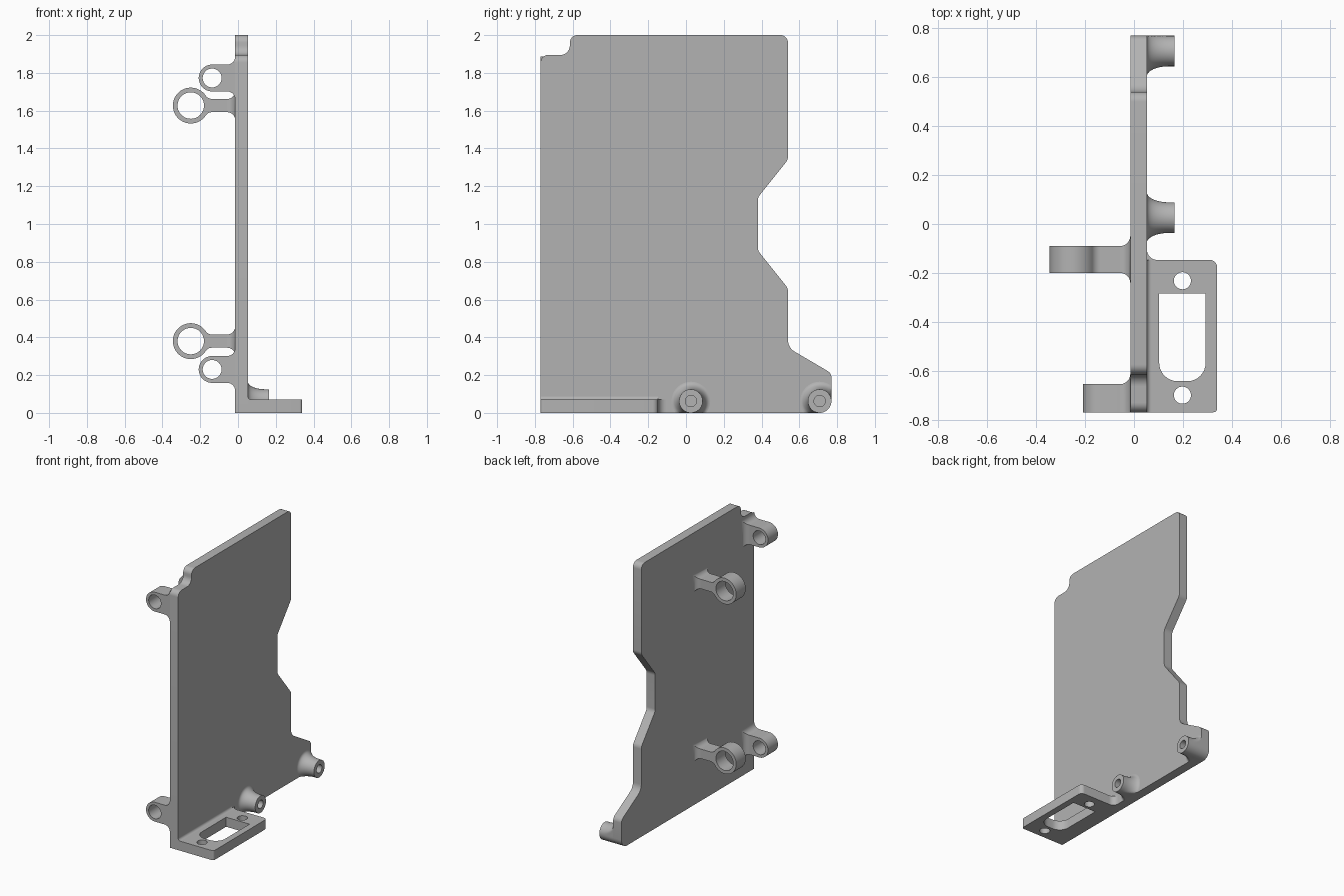
import bpy, bmesh, math
from mathutils import Matrix, Vector

cube = bpy.data.objects.get("Cube")
if cube:
    bpy.data.objects.remove(cube, do_unlink=True)

GREY = (0.45, 0.45, 0.45, 1)
mat = bpy.data.materials.new("light grey")
mat.use_nodes = True
mat.diffuse_color = GREY
mat.node_tree.nodes["Principled BSDF"].inputs["Base Color"].default_value = GREY

# Drawing planes: local x, local y, extrusion direction
YZ = Matrix(((0, 0, 1), (1, 0, 0), (0, 1, 0))).to_4x4()
XZ = Matrix(((1, 0, 0), (0, 0, -1), (0, 1, 0))).to_4x4()
XY = Matrix.Identity(4)


def finish(name, bm):
    bmesh.ops.remove_doubles(bm, verts=bm.verts, dist=0.0002)
    bmesh.ops.recalc_face_normals(bm, faces=bm.faces)
    mesh = bpy.data.meshes.new(name)
    bm.to_mesh(mesh)
    bm.free()
    mesh.materials.append(mat)
    obj = bpy.data.objects.new(name, mesh)
    bpy.context.collection.objects.link(obj)
    bpy.ops.object.select_all(action='DESELECT')
    obj.select_set(True)
    bpy.context.view_layer.objects.active = obj
    bpy.ops.object.shade_smooth_by_angle(angle=math.radians(32))
    return obj


def arc(cx, cy, r, a, b, n):
    return [(cx + r * math.cos(a + (b - a) * i / n),
             cy + r * math.sin(a + (b - a) * i / n)) for i in range(n + 1)]


def circle(cx, cy, r, n=40):
    return arc(cx, cy, r, 0, math.tau, n)[:-1]


def rounded(corners, n=8):
    """Outline with a fillet radius at each corner (x, y, radius)."""
    out = []
    for i, (x, y, r) in enumerate(corners):
        p = Vector((x, y))
        if r == 0:
            out.append((x, y))
            continue
        u = (Vector(corners[i - 1][:2]) - p).normalized()
        v = (Vector(corners[(i + 1) % len(corners)][:2]) - p).normalized()
        half = u.angle(v) / 2
        c = p + (u + v).normalized() * r / math.sin(half)
        s, e = p + u * r / math.tan(half) - c, p + v * r / math.tan(half) - c
        a = math.atan2(s.y, s.x)
        turn = (math.atan2(e.y, e.x) - a + math.pi) % math.tau - math.pi
        out += arc(c.x, c.y, r, a, a + turn, n)
    return out


def slab(name, loops, low, high, plane):
    """Filled outline, with holes, extruded along the plane's normal."""
    curve = bpy.data.curves.new(name, 'CURVE')
    curve.dimensions = '2D'
    curve.fill_mode = 'BOTH'
    curve.extrude = (high - low) / 2
    for loop in loops:
        spline = curve.splines.new('POLY')
        spline.points.add(len(loop) - 1)
        for point, (x, y) in zip(spline.points, loop):
            point.co = (x, y, 0, 1)
        spline.use_cyclic_u = True
    temp = bpy.data.objects.new(name + " outline", curve)
    bpy.context.collection.objects.link(temp)
    graph = bpy.context.evaluated_depsgraph_get()
    mesh = bpy.data.meshes.new_from_object(temp.evaluated_get(graph))
    bm = bmesh.new()
    bm.from_mesh(mesh)
    bpy.data.objects.remove(temp, do_unlink=True)
    bpy.data.meshes.remove(mesh)
    bmesh.ops.transform(bm, verts=bm.verts,
                        matrix=plane @ Matrix.Translation((0, 0, (low + high) / 2)))
    return finish(name, bm)


BACK, FACE = -0.015, 0.053      # the two sides of the panel
EDGE = 0.77                     # half depth

# Main panel
slab("panel", [rounded([
    (-EDGE, 0, 0), (EDGE, 0, 0.0625), (EDGE, 0.21, 0.04), (0.54, 0.345, 0.07),
    (0.54, 0.66, 0.05), (0.38, 0.86, 0.05), (0.38, 1.14, 0.05), (0.54, 1.34, 0.05),
    (0.54, 2, 0.04), (-0.615, 2, 0.04), (-0.615, 1.895, 0.05), (-EDGE, 1.895, 0.04),
])], BACK, FACE, YZ)

# Foot flange with connector window and two screw holes
slab("flange", [
    rounded([(0.04, -EDGE, 0), (0.34, -EDGE, 0.015), (0.34, -0.147, 0.03),
             (FACE, -0.147, 0.042), (FACE, -0.10, 0), (0.04, -0.10, 0)]),
    rounded([(0.103, -0.285, 0), (0.103, -0.643, 0.075),
             (0.293, -0.643, 0.075), (0.293, -0.285, 0)]),
    circle(0.198, -0.232, 0.035), circle(0.198, -0.70, 0.035),
], 0, 0.07, XY)
slab("flange_fillet", [[(FACE - 0.005, 0.065)] +
     arc(FACE + 0.018, 0.088, 0.018, math.pi, 1.5 * math.pi, 8)],
     0.147, EDGE, XZ)


# Lugs on the back of the panel
def lug(name, cx, cz, ring, hole, half, y0, y1, fillet, flush):
    r = 0.042
    start = BACK - r
    if ring > half:
        d = math.sqrt((ring + fillet) ** 2 - (half + fillet) ** 2)
        a = math.atan2(half + fillet, d)
        neck = arc(cx + d, cz + half + fillet, fillet, 1.5 * math.pi, math.pi + a, 8)
    else:
        a = math.pi / 2
        neck = [(cx, cz + half)]
    mirrored = [(x, 2 * cz - z) for x, z in reversed(neck)]
    outline = ([(start, cz + half)] + neck[:-1]
               + arc(cx, cz, ring, a, math.tau - a, 36) + mirrored[1:]
               + [(start, cz - half)])
    slab(name, [outline, circle(cx, cz, hole)], -y1, -y0, XZ)
    # flared root
    bm = bmesh.new()
    previous = None
    for i in range(9):
        t = i / 8 * math.pi / 2
        x, o = BACK - r * (1 - math.cos(t)), r * (1 - math.sin(t))
        front = y0 if flush else y0 - o
        ring_verts = [bm.verts.new((x, y, z)) for y, z in (
            (front, cz - half - o), (y1 + o, cz - half - o),
            (y1 + o, cz + half + o), (front, cz + half + o))]
        if previous:
            for k in range(4):
                j = (k + 1) % 4
                bm.faces.new((previous[k], previous[j], ring_verts[j], ring_verts[k]))
        previous = ring_verts
    finish(name + "_root", bm)


for level, small_z, large_z in (("upper", 1.773, 1.627), ("lower", 0.23, 0.38)):
    lug(level + "_small_lug", -0.137, small_z, 0.071, 0.05, 0.071,
        -EDGE, -0.655, 0, True)
    lug(level + "_large_lug", -0.25, large_z, 0.095, 0.07, 0.035,
        -0.20, -0.09, 0.04, False)


# Flared screw posts, trimmed to the panel edge, with blind holes
def post(name, cy, cz):
    tip, flare, hole, end = 0.0625, 0.04, 0.03, 0.165
    run = 0.09
    profile = [(FACE + run * (1 - math.cos(t)), tip + flare * (1 - math.sin(t)))
               for t in (i / 10 * math.pi / 2 for i in range(11))]
    profile += [(end, tip), (end, hole), (FACE + 0.002, hole), (FACE + 0.002, 0.0)]
    count = 48
    bm = bmesh.new()
    rows = []
    for x, r in profile:
        row = []
        for k in range(count):
            a = math.tau * k / count
            dy, dz = math.cos(a), math.sin(a)
            radius = r
            if dy > 0 and dz < 0 and cy + tip > EDGE - 0.01:
                radius = min(r, tip)
            row.append(bm.verts.new((x, min(cy + radius * dy, EDGE),
                                     max(cz + radius * dz, 0))))
        rows.append(row)
    for a, b in zip(rows, rows[1:]):
        for k in range(count):
            j = (k + 1) % count
            bm.faces.new((a[k], a[j], b[j], b[k]))
    finish(name, bm)


post("middle_post", 0.026, 0.0625)
post("rear_post", 0.7075, 0.0625)
